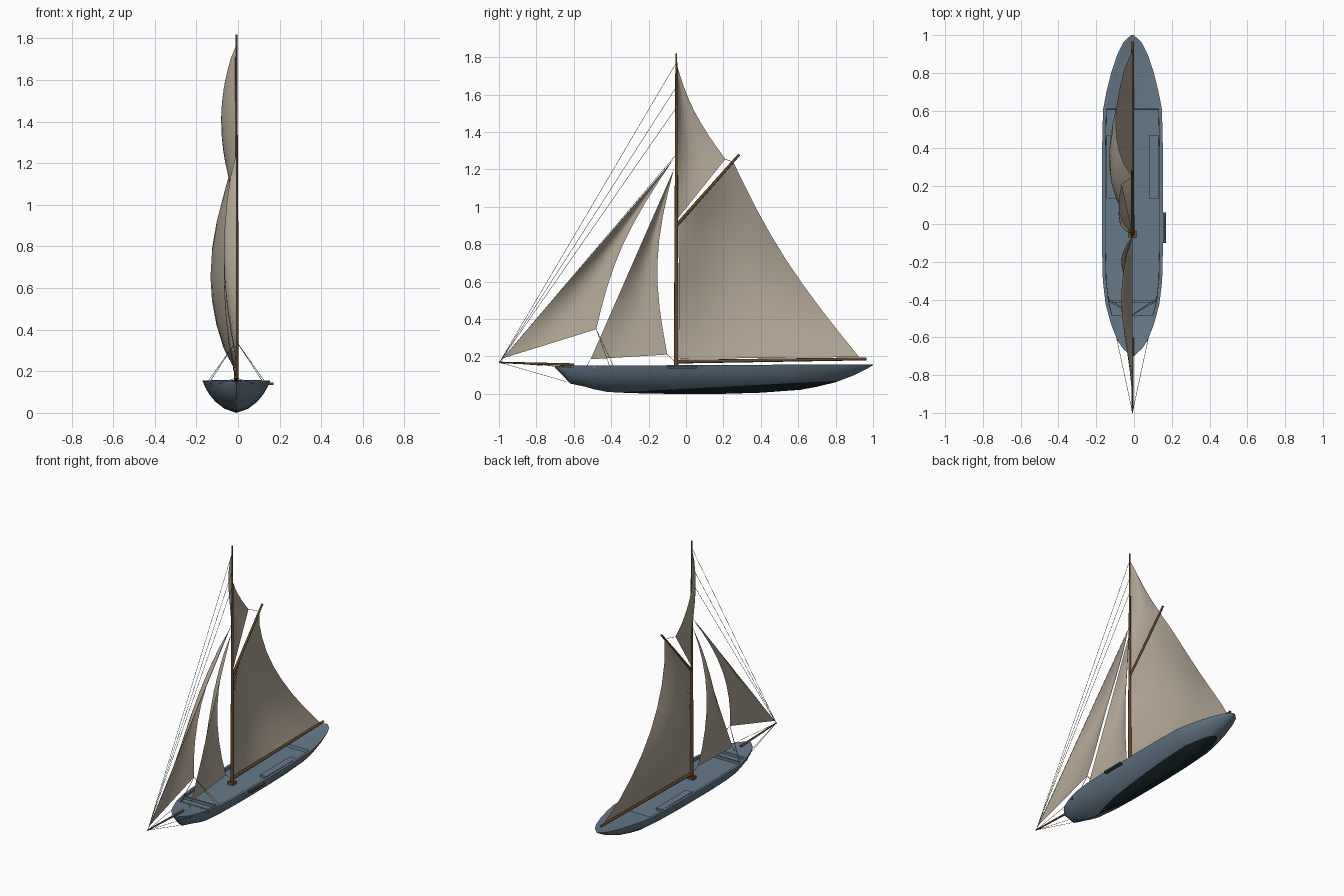
import bpy, bmesh, math
from mathutils import Vector

if "Cube" in bpy.data.objects:
    bpy.data.objects.remove(bpy.data.objects["Cube"])

CX = -0.008  # centre line of the boat


def mat(name, rgb):
    m = bpy.data.materials.new(name)
    m.diffuse_color = (*rgb, 1)
    m.use_nodes = True
    m.node_tree.nodes["Principled BSDF"].inputs["Base Color"].default_value = m.diffuse_color
    return m


HULL = mat("blue grey paint", (0.135, 0.195, 0.255))
BOTTOM = mat("dark bottom paint", (0.010, 0.022, 0.024))
SAIL = mat("tan canvas", (0.42, 0.365, 0.29))
WOOD = mat("brown wood", (0.13, 0.065, 0.022))
DARK = mat("dark fittings", (0.045, 0.065, 0.085))
ROPE = mat("rope", (0.10, 0.095, 0.085))


def finish(name, bm, mats, angle=None):
    me = bpy.data.meshes.new(name)
    bm.to_mesh(me)
    bm.free()
    ob = bpy.data.objects.new(name, me)
    bpy.context.collection.objects.link(ob)
    for m in mats:
        me.materials.append(m)
    if angle:
        bpy.context.view_layer.objects.active = ob
        ob.select_set(True)
        bpy.ops.object.shade_smooth_by_angle(angle=math.radians(angle))
        ob.select_set(False)
    return ob


def spar(name, a, b, r1, r2, material=WOOD, sides=10):
    """Tapered round pole from a to b."""
    a, b = Vector(a), Vector(b)
    bm = bmesh.new()
    bmesh.ops.create_cone(bm, cap_ends=True, segments=sides, radius1=r1, radius2=r2,
                          depth=(b - a).length)
    q = (b - a).to_track_quat('Z', 'Y')
    for v in bm.verts:
        v.co = q @ v.co + (a + b) / 2
    return finish(name, bm, [material], 40)


def box(name, lo, hi, material):
    bm = bmesh.new()
    bmesh.ops.create_cube(bm, size=1)
    for v in bm.verts:
        v.co = [l + (c + 0.5) * (h - l) for c, l, h in zip(v.co, lo, hi)]
    return finish(name, bm, [material])


def sail(name, tack, clew, peak, throat, hollow, belly, nu=8, nv=8):
    """Bellied patch; throat equal to peak gives a triangular sail."""
    tack, clew, peak, throat = map(Vector, (tack, clew, peak, throat))
    bm = bmesh.new()
    grid = []
    for j in range(nv + 1):
        v = j / nv
        row = []
        for i in range(nu + 1):
            u = i / nu
            p = tack.lerp(throat, v).lerp(clew.lerp(peak, v), u)
            s = max(0, math.sin(math.pi * v))
            p.y -= hollow * u * s
            p.x -= belly * s ** 0.75 * math.sin(0.75 * math.pi * u)
            row.append(bm.verts.new(p))
        grid.append(row)
    for j in range(nv):
        for i in range(nu):
            bm.faces.new((grid[j][i], grid[j][i + 1], grid[j + 1][i + 1], grid[j + 1][i]))
    bmesh.ops.remove_doubles(bm, verts=bm.verts, dist=1e-5)
    return finish(name, bm, [SAIL], 60)


# Hull: lofted stations (y, half beam, keel height, well depth)
stations = [(-0.70, .008, .14, 0), (-0.66, .05, .10, 0), (-0.62, .078, .055, 0),
            (-0.54, .11, .038, 0), (-0.495, .124, .025, 0), (-0.49, .125, .024, .018),
            (-0.42, .143, .010, .018), (-0.30, .157, .004, .018), (-0.1, .162, 0, .018),
            (0.2, .162, 0, .018), (0.4, .161, .006, .018), (0.605, .156, .021, .018),
            (0.61, .155, .021, 0), (0.70, .138, .038, 0), (0.80, .113, .062, 0),
            (0.90, .080, .10, 0), (0.96, .05, .13, 0), (1.0, .008, .153, 0)]
side = [(.35, .13), (.62, .35), (.80, .58), (.92, .80), (1, 1)]
bm = bmesh.new()
rings = []
for y, b, k, d in stations:
    t = 0.15 + 0.008 * (y + 0.7) / 1.7
    w = b - min(0.018, 0.3 * b)
    half = [(fx * b, k + fz * (t - k)) for fx, fz in side]
    half += [(w, t), (w - 0.001, t - d - 0.0005)]
    ring = [(0, k)] + half + [(-x, z) for x, z in reversed(half)]
    rings.append([bm.verts.new((CX + x, y, z)) for x, z in ring])
n = len(rings[0])
for r, s in zip(rings, rings[1:]):
    for i in range(n):
        bm.faces.new((r[i], r[(i + 1) % n], s[(i + 1) % n], s[i]))
bm.faces.new(rings[0])
bm.faces.new(rings[-1])
bmesh.ops.recalc_face_normals(bm, faces=bm.faces)
slope, y0, z0 = 0.053, -0.4, 0.006
bmesh.ops.bisect_plane(bm, geom=bm.verts[:] + bm.edges[:] + bm.faces[:],
                       plane_co=(0, y0, z0), plane_no=(0, -slope, 1))
for f in bm.faces:
    c = f.calc_center_median()
    f.material_index = 1 if c.z < z0 + slope * (c.y - y0) else 0
finish("hull", bm, [HULL, BOTTOM], 35)

# Deck fittings
for sgn, label in ((-1, "left"), (1, "right")):
    x = CX + sgn * 0.112
    box("bench_" + label, (x - .025, .135, .13), (x + .025, .47, .152), HULL)
for i, y in enumerate((-0.41, -0.49)):
    box(f"deck_beam_{i}", (CX - .125, y - .006, .13), (CX + .125, y + .006, .152), HULL)
box("side_plate", (.14, -.10, .135), (.17, .06, .147), DARK)
box("mast_step", (CX - .022, -.075, .134), (CX + .022, -.035, .155), WOOD)

# Spars
MY = -0.052
spar("lower_mast", (CX, MY, .135), (CX, MY, .92), .012, .010)
spar("top_mast", (CX, MY, .92), (CX, MY, 1.82), .009, .005)
spar("boom", (CX, MY, .172), (CX, .965, .187), .010, .008)
spar("gaff", (CX, MY, .90), (CX, .285, 1.28), .009, .007)
spar("bowsprit", (CX, -.60, .155), (CX, -1.0, .168), .008, .004)

# Sails
sail("mainsail", (CX, -.035, .187), (CX, .925, .197), (CX, .25, 1.245), (CX, -.04, .905),
     .055, .125)
head = (CX, MY, 1.77)
sail("topsail", (CX, -.05, .93), (-.065, .21, 1.255), head, head, .035, .05)
head = (CX, -.065, 1.20)
sail("foresail", (CX, -.51, .185), (CX - .015, -.10, .21), head, head, .07, .055)
head = (CX, -.07, 1.25)
sail("jib", (CX, -.98, .19), (CX, -.48, .345), head, head, .062, .06)

# Rigging lines
tip = (CX, -.997, .168)
lines = [(tip, (CX, MY, z)) for z in (1.28, 1.53, 1.64, 1.77)]
lines += [(tip, (CX, -.64, .065)), ((-.065, .21, 1.255), (CX, .25, 1.24)),
          ((CX, -.51, .185), (CX, -.53, .15)), ((CX - .015, -.10, .21), (CX, -.06, .172))]
for sgn in (-1, 1):
    lines += [(tip, (CX + sgn * .085, -.60, .14)),
              ((CX, -.48, .345), (CX + sgn * .135, -.39, .153)),
              ((CX, -.48, .345), (CX + sgn * .125, -.41, .153))]
for i, (a, b) in enumerate(lines):
    spar(f"rope_{i}", a, b, .0012, .0012, ROPE, 5)
